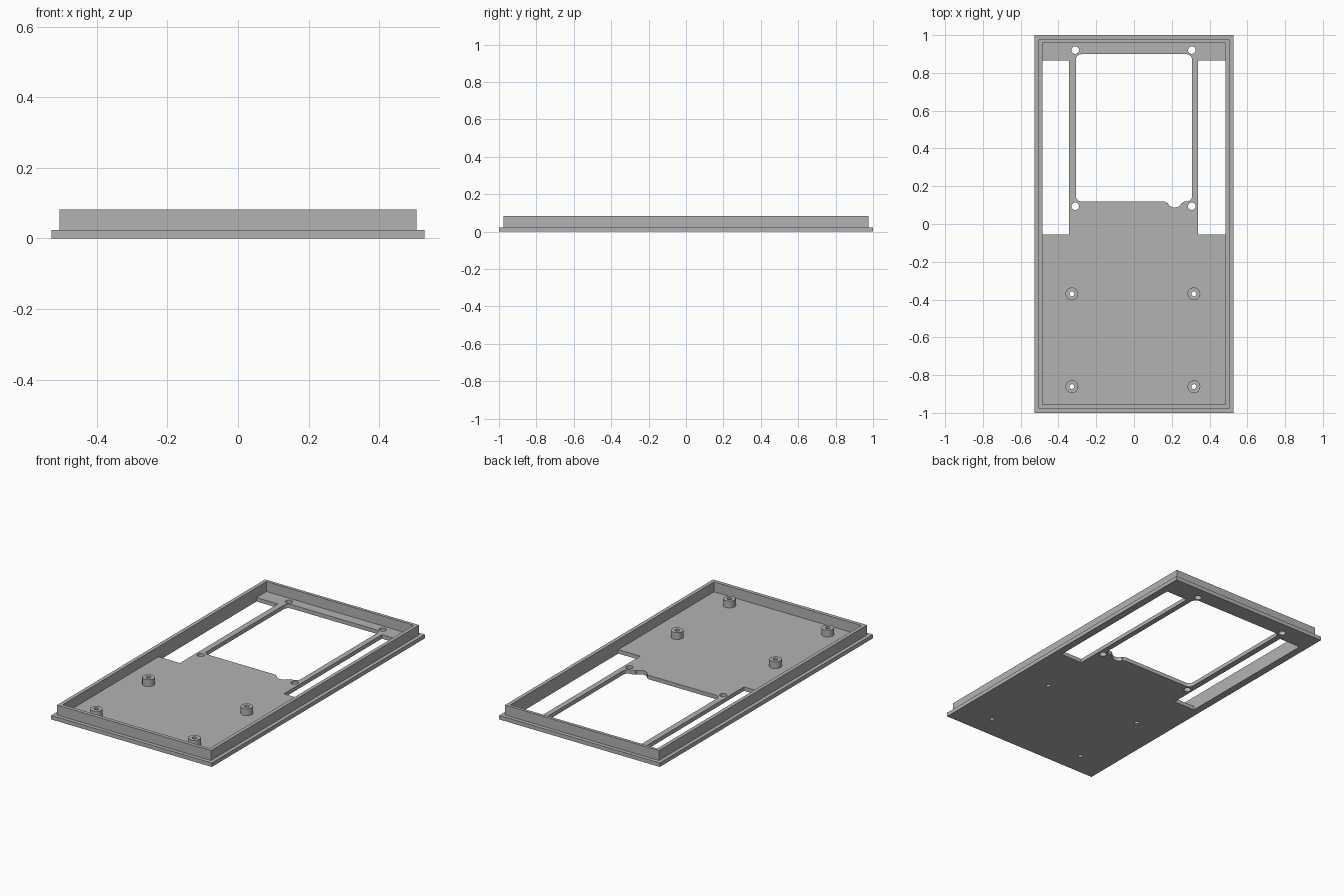
import bpy
import bmesh
from math import cos, sin, radians

cube = bpy.data.objects.get("Cube")
if cube:
    bpy.data.objects.remove(cube, do_unlink=True)

GREY = (0.45, 0.45, 0.45, 1)
grey = bpy.data.materials.new("plain grey")
grey.use_nodes = True
grey.diffuse_color = GREY
grey.node_tree.nodes["Principled BSDF"].inputs["Base Color"].default_value = GREY

BASE_TOP, RIM_TOP, POST_TOP = 0.0235, 0.0825, 0.064


def arc(cx, cy, r, start, end, steps=6):
    angles = [radians(start + (end - start) * i / steps) for i in range(steps + 1)]
    return [(cx + r * cos(a), cy + r * sin(a)) for a in angles]


def circle(cx, cy, r, sides=32):
    return arc(cx, cy, r, 0, 360, sides)[:-1]


def rect(x0, x1, y0, y1):
    return [(x0, y0), (x1, y0), (x1, y1), (x0, y1)]


def slab(name, loops, z0, z1):
    """Extrude an outline with holes (the later loops) from z0 to z1."""
    curve = bpy.data.curves.new(name, "CURVE")
    curve.dimensions = "2D"
    curve.fill_mode = "BOTH"
    curve.extrude = (z1 - z0) / 2
    for loop in loops:
        spline = curve.splines.new("POLY")
        spline.points.add(len(loop) - 1)
        for point, (x, y) in zip(spline.points, loop):
            point.co = (x, y, 0, 1)
        spline.use_cyclic_u = True
    helper = bpy.data.objects.new(name + " outline", curve)
    bpy.context.scene.collection.objects.link(helper)
    bpy.context.view_layer.update()
    graph = bpy.context.evaluated_depsgraph_get()
    mesh = bpy.data.meshes.new_from_object(helper.evaluated_get(graph))
    bpy.data.objects.remove(helper, do_unlink=True)

    # Weld caps to walls and lift into place
    bm = bmesh.new()
    bm.from_mesh(mesh)
    bmesh.ops.remove_doubles(bm, verts=bm.verts, dist=0.0001)
    bmesh.ops.translate(bm, verts=bm.verts, vec=(0, 0, (z0 + z1) / 2))
    bmesh.ops.recalc_face_normals(bm, faces=bm.faces)
    bm.to_mesh(mesh)
    bm.free()
    mesh.materials.clear()
    mesh.materials.append(grey)
    obj = bpy.data.objects.new(name, mesh)
    bpy.context.scene.collection.objects.link(obj)
    bpy.ops.object.select_all(action="DESELECT")
    obj.select_set(True)
    bpy.context.view_layer.objects.active = obj
    bpy.ops.object.shade_smooth_by_angle(angle=radians(30))
    return obj


# Large window with rounded corners and a small notch in its lower edge
L, R, B, T, C = -0.308, 0.308, 0.119, 0.899, 0.03
window = (arc(L + C, B + C, C, 180, 270)
          + arc(0.159, B - 0.018, 0.018, 90, 30)
          + arc(0.215, 0.127, 0.04, 205, 335, 12)
          + arc(0.271, B - 0.018, 0.018, 150, 90)
          + arc(R - C, B + C, C, 270, 360)
          + arc(R - C, T - C, C, 0, 90)
          + arc(L + C, T - C, C, 90, 180))

# Side slots and screw holes
slots = [rect(-0.484, -0.343, -0.055, 0.865), rect(0.34, 0.484, -0.055, 0.865)]
screw_holes = [circle(x, y, 0.02) for x in (-0.311, 0.306) for y in (0.094, 0.921)]
posts = [(x, y) for x in (-0.329, 0.317) for y in (-0.861, -0.37)]
post_holes = [circle(x, y, 0.013) for x, y in posts]

slab("base_plate", [rect(-0.528, 0.528, -1, 1), window]
     + slots + screw_holes + post_holes, 0, BASE_TOP)

# Raised rim set in from the plate edge
slab("rim", [rect(-0.506, 0.506, -0.977, 0.977),
             rect(-0.484, 0.484, -0.955, 0.959)], BASE_TOP, RIM_TOP)

# Hollow mounting posts
for i, (x, y) in enumerate(posts):
    slab(f"mounting_post_{i + 1}", [circle(x, y, 0.034), circle(x, y, 0.013)],
         BASE_TOP, POST_TOP)
